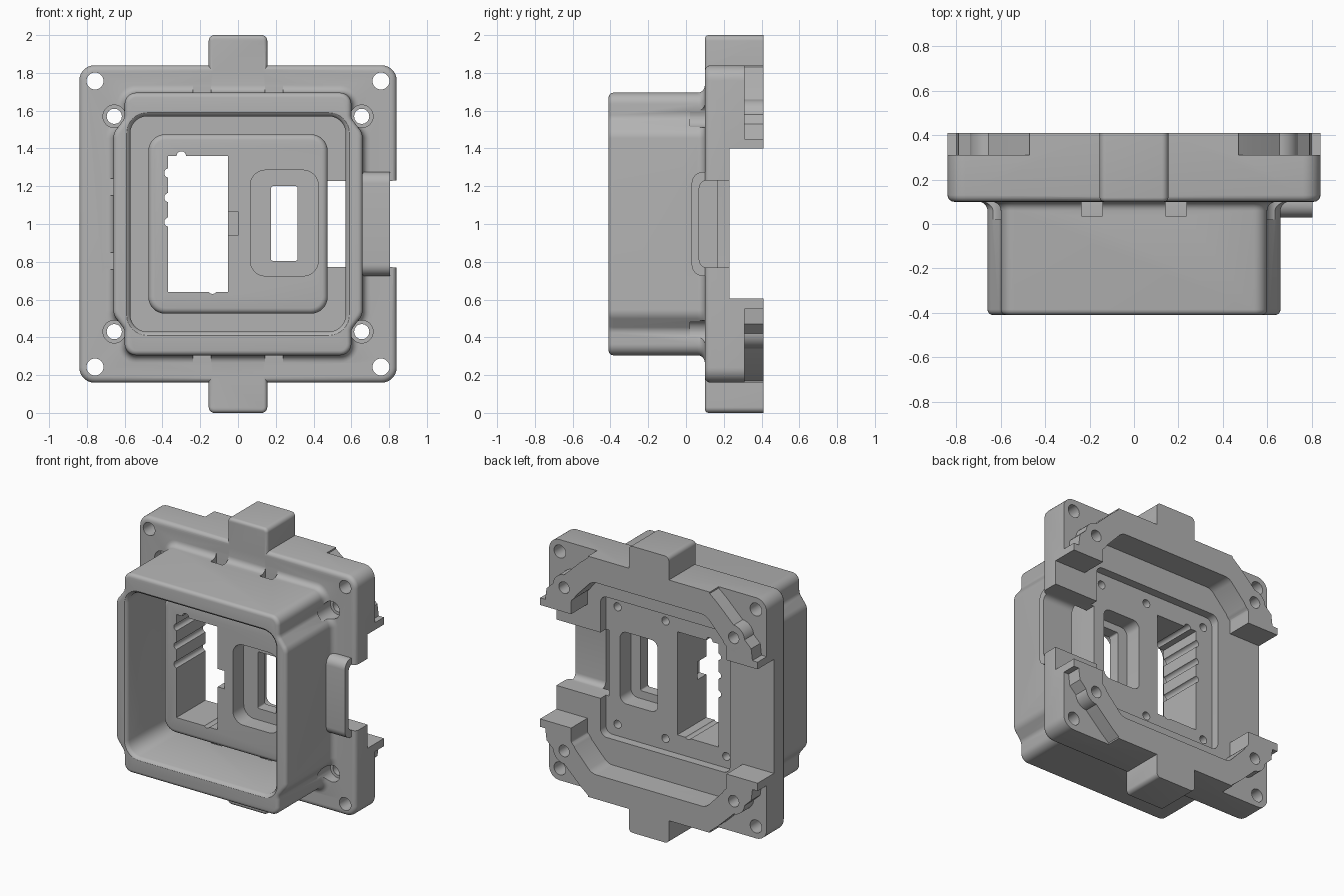
import bpy, bmesh, math
from mathutils import Vector

cube = bpy.data.objects.get("Cube")
if cube:
    bpy.data.objects.remove(cube, do_unlink=True)

grey = bpy.data.materials.new("satin_grey")
grey.use_nodes = True
grey.diffuse_color = (0.45, 0.45, 0.45, 1)
grey.node_tree.nodes["Principled BSDF"].inputs["Base Color"].default_value = grey.diffuse_color


def rounded(corners, steps=8):
    """Outline from (a, b, radius) corners, rounding each one."""
    out = []
    n = len(corners)
    for i, (a, b, r) in enumerate(corners):
        p = Vector((a, b))
        if r == 0:
            out.append(p)
            continue
        u = (Vector(corners[i - 1][:2]) - p).normalized()
        v = (Vector(corners[(i + 1) % n][:2]) - p).normalized()
        half = math.acos(max(-1, min(1, u.dot(v)))) / 2
        c = p + (u + v).normalized() * r / math.sin(half)
        d = r / math.tan(half)
        s, e = p + u * d - c, p + v * d - c
        a0 = math.atan2(s.y, s.x)
        turn = math.remainder(math.atan2(e.y, e.x) - a0, math.tau)
        for k in range(steps + 1):
            t = a0 + turn * k / steps
            out.append(c + Vector((math.cos(t), math.sin(t))) * r)
    area = sum(out[i - 1].cross(out[i]) for i in range(len(out)))
    return out if area > 0 else out[::-1]


def rect(a0, a1, b0, b1, r=0.0):
    return rounded([(a0, b0, r), (a1, b0, r), (a1, b1, r), (a0, b1, r)])


def disc(a, b, r):
    return rect(a - r, a + r, b - r, b + r, r * 0.995)


def grow(pts, d):
    """Move an outline outward by d."""
    out = []
    for i, p in enumerate(pts):
        e, f = (p - pts[i - 1]).normalized(), (pts[(i + 1) % len(pts)] - p).normalized()
        m = Vector((e.y + f.y, -e.x - f.x)).normalized()
        out.append(p + m * d / max(0.4, m.dot(Vector((e.y, -e.x)))))
    return out


def loft(name, pts, layers, axis="y"):
    """Solid through (depth, growth) layers; outlines are centred on z = 1."""
    bm = bmesh.new()
    rings = []
    for depth, d in layers:
        ring = grow(pts, d) if d else pts
        rings.append([bm.verts.new((p.x, depth, p.y + 1) if axis == "y" else (depth, p.x, p.y + 1))
                      for p in ring])
    n = len(pts)
    for lo, hi in zip(rings, rings[1:]):
        for i in range(n):
            j = (i + 1) % n
            bm.faces.new((lo[i], lo[j], hi[j], hi[i]))
    bm.faces.new(rings[0])
    bm.faces.new(rings[-1])
    bmesh.ops.recalc_face_normals(bm, faces=bm.faces)
    me = bpy.data.meshes.new(name)
    bm.to_mesh(me)
    bm.free()
    ob = bpy.data.objects.new(name, me)
    bpy.context.collection.objects.link(ob)
    me.materials.append(grey)
    return ob


def prism(name, pts, lo, hi, axis="y"):
    return loft(name, pts, [(lo, 0), (hi, 0)], axis)


def combine(base, tool, op):
    mod = base.modifiers.new(op, "BOOLEAN")
    mod.operation, mod.solver, mod.object = op, "EXACT", tool
    bpy.context.view_layer.update()
    graph = bpy.context.evaluated_depsgraph_get()
    me = bpy.data.meshes.new_from_object(base.evaluated_get(graph))
    base.modifiers.clear()
    base.data = me
    bpy.data.objects.remove(tool, do_unlink=True)


def edge(y, r, steps=4):
    """Layers of a rounded front edge starting at y."""
    return [(y + r * (1 - math.cos(t)), r * (math.sin(t) - 1))
            for t in (math.pi / 2 * k / steps for k in range(steps + 1))]


def add(tool):
    combine(housing, tool, "UNION")


def cut(name, pts, lo, hi):
    combine(housing, prism(name, pts, lo, hi), "DIFFERENCE")


BACK = 0.41
SIGNS = [(1, 1), (-1, 1), (-1, -1), (1, -1)]

# Mounting plate with top and bottom tabs
housing = loft("housing", rect(-0.84, 0.84, -0.84, 0.84, 0.08), edge(0.1, 0.03) + [(BACK, 0)])
add(loft("tabs", rect(-0.155, 0.155, -1, 1, 0.03), edge(0.1, 0.02) + [(BACK, 0)]))

# Back cavity, side openings and lowered corners
cavity = []
for i, (sx, sz) in enumerate(SIGNS):
    pair = [(0.6 * sx, 0.5 * sz, 0.05), (0.44 * sx, 0.67 * sz, 0.08)]
    cavity += pair if i % 2 == 0 else pair[::-1]
cut("cavity", rounded(cavity), 0.23, 0.6)
cut("side_openings", rect(-1, 1, -0.395, 0.4), 0.23, 0.6)
for sx, sz in SIGNS:
    shape = [(0.47, 0.95), (0.47, 0.83), (0.53, 0.78), (0.79, 0.53), (0.8, 0.45), (0.95, 0.45), (0.95, 0.95)]
    cut("corner_step", rounded([(a * sx, b * sz, 0) for a, b in shape]), 0.31, 0.6)
    add(prism("claw_boss", disc(0.65 * sx, 0.57 * sz, 0.09), 0.2, BACK))

# Front collar with stepped corners, rounded lip and flared root
collar = []
for i, (sx, sz) in enumerate(SIGNS):
    trio = [(0.66 * sx, 0.48 * sz, 0.08), (0.6 * sx, 0.56 * sz, 0.05), (0.6 * sx, 0.695 * sz, 0.06)]
    collar += trio if i % 2 == 0 else trio[::-1]
flare = [(0.06 + 0.04 * math.sin(t), 0.04 * (1 - math.cos(t)))
         for t in (math.pi / 2 * k / 5 for k in range(6))]
add(loft("collar", rounded(collar), edge(-BACK, 0.025) + flare + [(0.15, 0.04)]))

# Blister over the side pocket
blister = rounded([(0.03, -0.275, 0.06), (0.03, 0.275, 0.06), (0.15, 0.275, 0), (0.15, -0.275, 0)])
add(prism("blister", blister, 0.59, 0.805, "x"))

# Collar opening with eased lip
lip = [(-0.5, 0.02), (-BACK, 0.02), (-0.402, 0.008), (-0.385, 0), (0.1, 0)]
combine(housing, loft("opening", rect(-0.57, 0.57, -0.57, 0.57, 0.09), lip), "DIFFERENCE")

# Raised inner panel
add(loft("inner_panel", rect(-0.475, 0.475, -0.475, 0.475, 0.09), edge(-0.15, 0.03) + [(0.2, 0)]))

# Panel seat on the back
cut("panel_seat", rect(-0.5, 0.5, -0.49, 0.49, 0.05), 0.17, 0.3)

# Side pocket, rounded at its floor
pocket = rounded([(0.07, -0.23, 0.04), (0.07, 0.23, 0.04), (0.5, 0.23, 0), (0.5, -0.23, 0)])
combine(housing, prism("pocket", pocket, 0.475, 0.95, "x"), "DIFFERENCE")

# Large window with keying grooves
cut("window", rect(-0.37, -0.052, -0.36, 0.36), -0.3, 0.4)
for a, b in [(-0.365, 0.27), (-0.365, 0.14), (-0.365, 0.01), (-0.3, 0.36), (-0.135, -0.345)]:
    cut("groove", disc(a, b, 0.025), -0.3, 0.4)
cut("latch_notch", rect(-0.08, 0, -0.06, 0.065), -0.3, -0.05)

# Small window with a recess on each side
cut("front_recess", rect(0.065, 0.425, -0.275, 0.285, 0.08), -0.3, -0.03)
cut("back_recess", rect(0.1, 0.39, -0.25, 0.25, 0.05), 0.05, 0.4)
cut("small_window", rect(0.175, 0.315, -0.195, 0.2, 0.01), -0.3, 0.4)

# Drain slots at the collar root
for s in (1, -1):
    for c in (-0.19, 0.19):
        cut("drain", rect(c - 0.047, c + 0.047, min(s * 0.55, s * 0.75), max(s * 0.55, s * 0.75)), 0.035, 0.1)
    cut("side_drain", rect(-0.72, -0.55, s * 0.195 - 0.045, s * 0.195 + 0.045), 0.035, 0.1)

# Corner holes, counterbored claw holes and blind screw holes
for sx, sz in SIGNS:
    cut("corner_hole", disc(0.757 * sx, 0.757 * sz, 0.045), 0, 0.6)
    cut("counterbore", disc(0.655 * sx, 0.57 * sz, 0.06), 0.02, 0.17)
    cut("claw_hole", disc(0.655 * sx, 0.57 * sz, 0.04), 0, 0.6)
for a in (-0.43, 0.04, 0.41):
    for b in (-0.41, 0.41):
        cut("screw_hole", disc(a, b, 0.028), 0.08, 0.4)

bpy.ops.object.select_all(action="DESELECT")
housing.select_set(True)
bpy.context.view_layer.objects.active = housing
bpy.ops.object.shade_smooth_by_angle(angle=math.radians(32))
